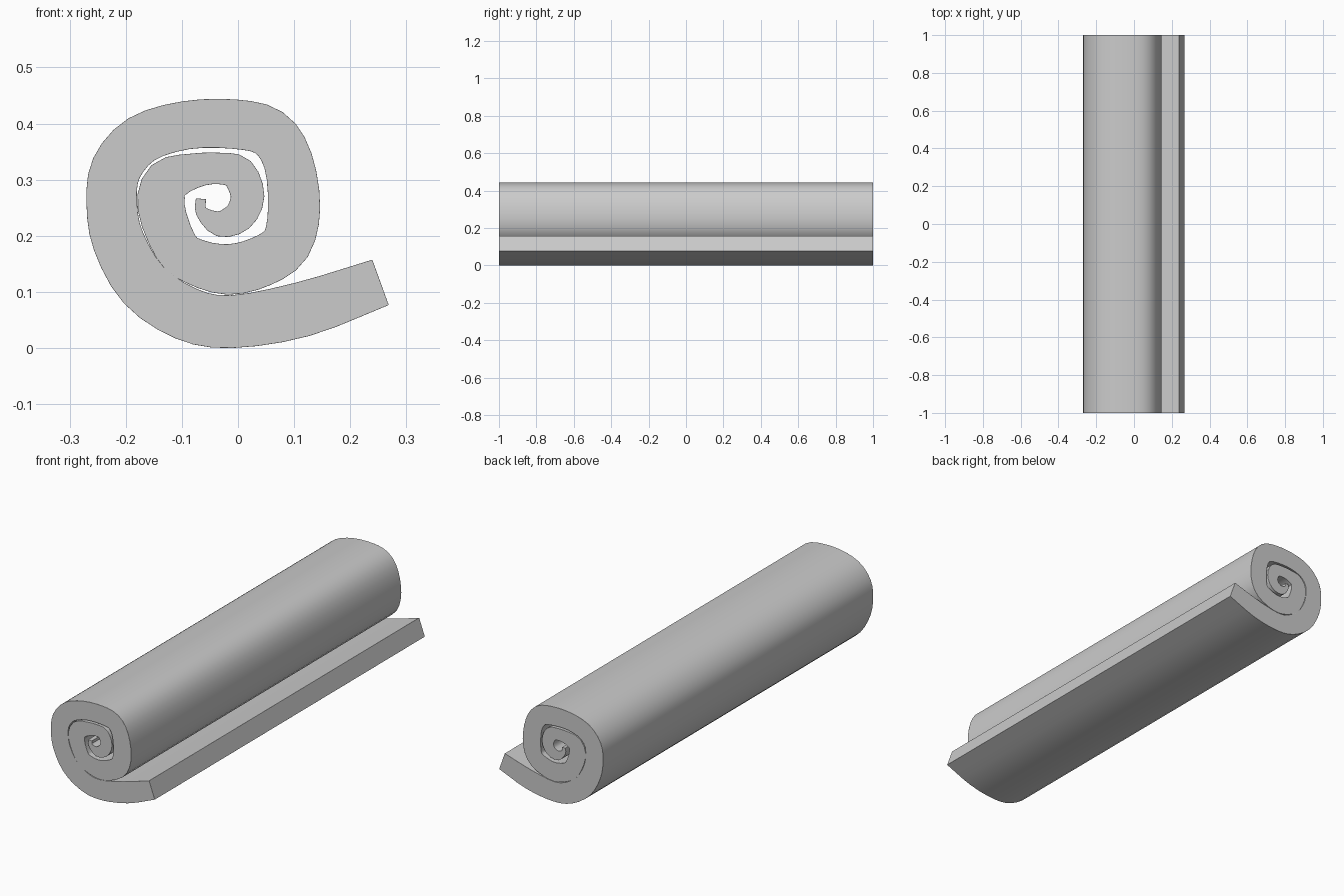
import bpy, bmesh
from mathutils import Vector

if "Cube" in bpy.data.objects:
    bpy.data.objects.remove(bpy.data.objects["Cube"])

# Rolled mat centreline from loose tail to core: x, z, half thickness
STATIONS = [
    (.254, .117, .043), (.115, .069, .049), (-.011, .047, .047), (-.092, .061, .048),
    (-.168, .112, .048), (-.213, .190, .0465), (-.225, .258, .045), (-.217, .320, .045),
    (-.172, .372, .044), (-.093, .397, .043), (-.007, .399, .044), (.055, .384, .044),
    (.089, .334, .044), (.100, .251, .0465), (.086, .186, .045), (.041, .154, .045),
    (-.018, .140, .045), (-.077, .154, .041), (-.111, .181, .040), (-.137, .251, .042),
    (-.125, .297, .041), (-.078, .316, .031), (-.033, .320, .028), (.001, .311, .031),
    (.017, .270, .030), (.001, .234, .028), (-.034, .222, .023), (-.065, .243, .011),
    (-.066, .266, .009),
]


def smooth_path(points, steps):
    """Catmull-Rom through the stations."""
    p = [Vector(q) for q in points]
    p = [2 * p[0] - p[1]] + p + [2 * p[-1] - p[-2]]
    out = []
    for a, b, c, d in zip(p, p[1:], p[2:], p[3:]):
        for k in range(steps):
            t = k / steps
            out.append(0.5 * (2 * b + (c - a) * t + (2 * a - 5 * b + 4 * c - d) * t * t
                              + (3 * b - a - 3 * c + d) * t ** 3))
    return out + [p[-2]]


path = smooth_path(STATIONS, 3)
bm = bmesh.new()
rows = []
for i, s in enumerate(path):
    d = path[min(i + 1, len(path) - 1)] - path[max(i - 1, 0)]
    n = Vector((-d.y, d.x)).normalized() * s.z
    # four corners: outer front, inner front, inner back, outer back
    rows.append([bm.verts.new((s.x + k * n.x, y, s.y + k * n.y))
                 for k, y in ((1, -1), (-1, -1), (-1, 1), (1, 1))])

# Skin the strip and close the tail and the core
for a, b in zip(rows, rows[1:]):
    for j in range(4):
        k = (j + 1) % 4
        bm.faces.new((a[j], a[k], b[k], b[j]))
bm.faces.new(rows[0])
bm.faces.new(rows[-1])
bmesh.ops.recalc_face_normals(bm, faces=bm.faces)

mesh = bpy.data.meshes.new("rolled_mat")
bm.to_mesh(mesh)
bm.free()
mat_roll = bpy.data.objects.new("rolled_mat", mesh)
bpy.context.collection.objects.link(mat_roll)

# Soft rounded rims
bevel = mat_roll.modifiers.new("soft_rim", 'BEVEL')
bevel.width = .006
bevel.segments = 2
bevel.limit_method = 'ANGLE'
bevel.angle_limit = 1.1

bpy.context.view_layer.objects.active = mat_roll
mat_roll.select_set(True)
bpy.ops.object.shade_smooth_by_angle(angle=.7)
